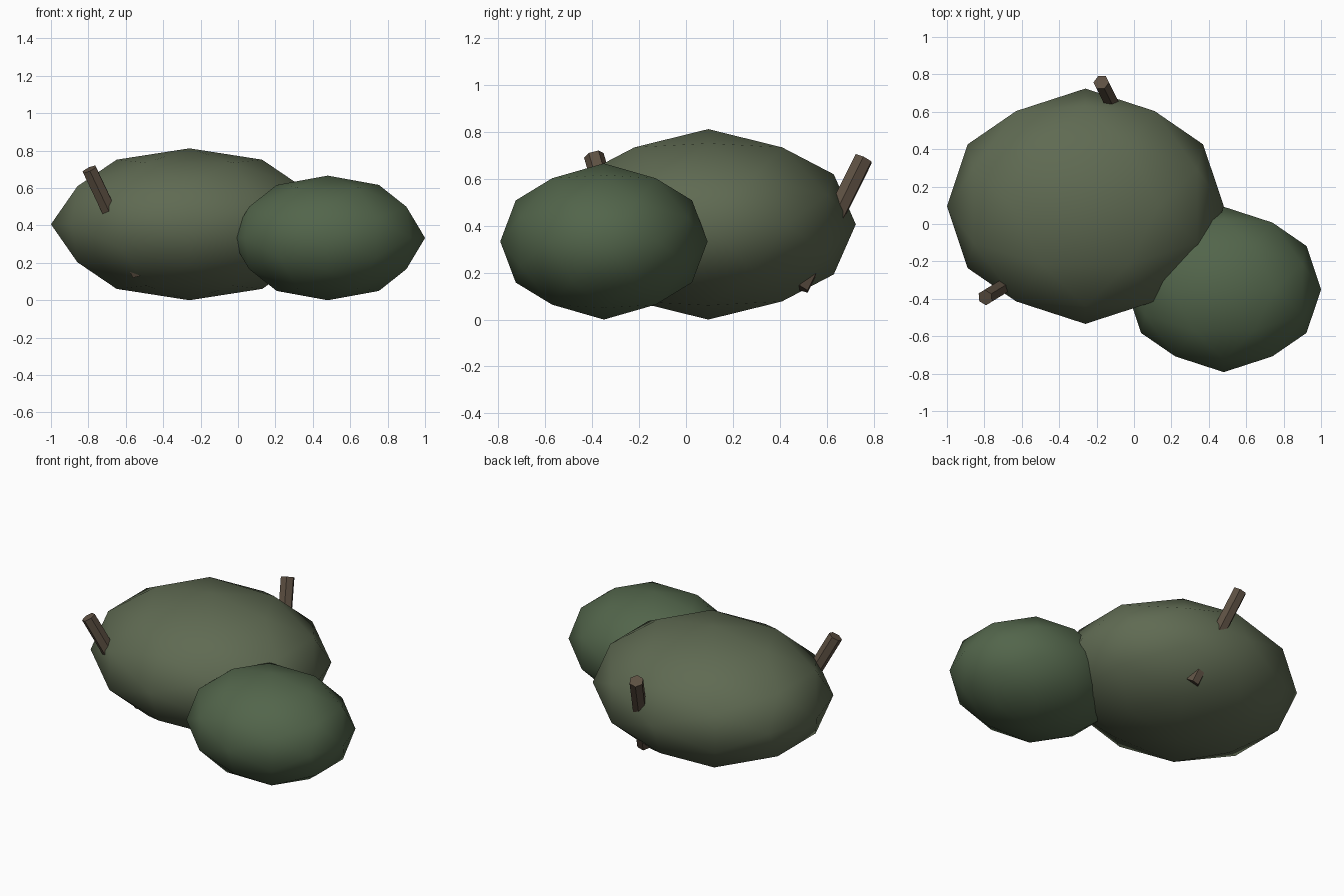
import bpy, bmesh, math
from itertools import combinations
from mathutils import Vector

if "Cube" in bpy.data.objects:
    bpy.data.objects.remove(bpy.data.objects["Cube"])


def material(name, rgb):
    m = bpy.data.materials.new(name)
    m.diffuse_color = (*rgb, 1)
    m.use_nodes = True
    m.node_tree.nodes["Principled BSDF"].inputs["Base Color"].default_value = m.diffuse_color
    return m


def finish(bm, name, mat):
    bmesh.ops.recalc_face_normals(bm, faces=bm.faces)
    me = bpy.data.meshes.new(name)
    bm.to_mesh(me)
    bm.free()
    ob = bpy.data.objects.new(name, me)
    bpy.context.collection.objects.link(ob)
    me.materials.append(mat)
    return ob


def clump(name, centre, radii, mat):
    # Axis-aligned icosphere: 12 golden-ratio corners plus 30 edge midpoints
    t = (1 + math.sqrt(5)) / 2
    pts = []
    for a in (-1, 1):
        for b in (-t, t):
            pts += [Vector((a, 0, b)), Vector((0, b, a)), Vector((b, a, 0))]
    pts += [p + q for p, q in combinations(pts, 2) if (p - q).length < 2.1]
    bm = bmesh.new()
    for p in pts:
        bm.verts.new(p.normalized())
    bmesh.ops.convex_hull(bm, input=bm.verts)
    bmesh.ops.scale(bm, vec=radii, verts=bm.verts)
    bmesh.ops.translate(bm, vec=centre, verts=bm.verts)
    for f in bm.faces:
        f.smooth = True
    return finish(bm, name, mat)


def twig(name, base, tip, mat, radius=0.043):
    base, tip = Vector(base), Vector(tip)
    axis = tip - base
    bm = bmesh.new()
    bmesh.ops.create_cone(bm, cap_ends=True, segments=6, radius1=radius,
                          radius2=radius, depth=axis.length)
    rot = axis.to_track_quat('Z', 'Y').to_matrix()
    bmesh.ops.rotate(bm, matrix=rot, verts=bm.verts)
    bmesh.ops.translate(bm, vec=(base + tip) / 2, verts=bm.verts)
    return finish(bm, name, mat)


olive = material("olive_leaf", (0.115, 0.145, 0.085))
green = material("green_leaf", (0.085, 0.13, 0.07))
bark = material("bark", (0.11, 0.08, 0.055))

# Foliage clumps
clump("large_foliage", (-0.26, 0.095, 0.406), (0.74, 0.629, 0.406), olive)
clump("small_foliage", (0.48, -0.35, 0.333), (0.52, 0.442, 0.333), green)

# Twigs running through the large clump
twig("front_twig", (-0.53, -0.23, 0.14), (-0.795, -0.393, 0.70), bark)
twig("back_twig", (-0.04, 0.485, 0.135), (-0.175, 0.757, 0.685), bark)
